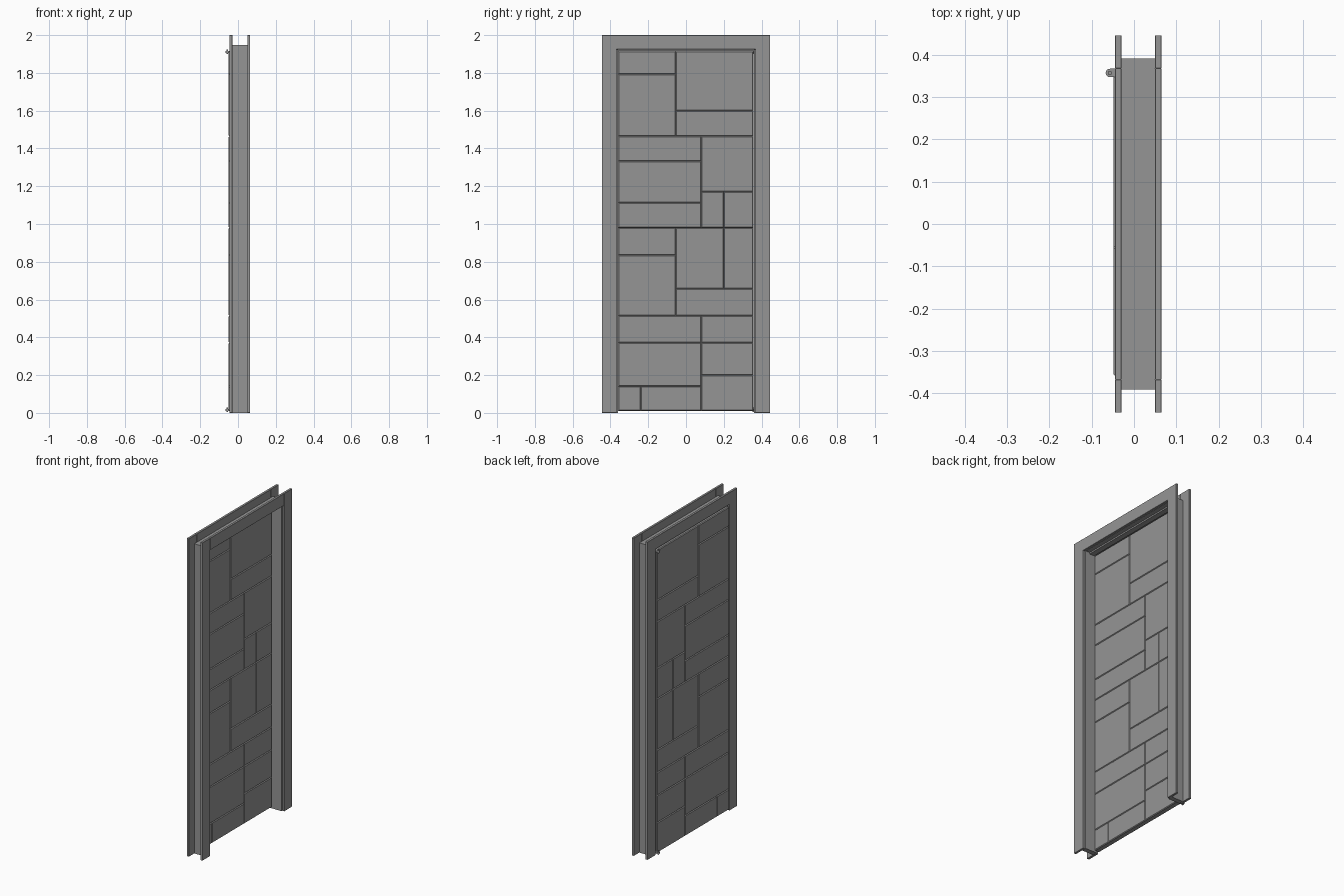
import bpy, bmesh, math
from mathutils import Matrix

if "Cube" in bpy.data.objects:
    bpy.data.objects.remove(bpy.data.objects["Cube"])

# Dark grey paint shared by every part
paint = bpy.data.materials.new("dark_grey")
paint.diffuse_color = (0.3, 0.3, 0.3, 1)
paint.use_nodes = True
paint.node_tree.nodes["Principled BSDF"].inputs["Base Color"].default_value = paint.diffuse_color


def add_box(bm, x0, x1, y0, y1, z0, z1):
    m = Matrix.Translation(((x0 + x1) / 2, (y0 + y1) / 2, (z0 + z1) / 2))
    m = m @ Matrix.Diagonal((x1 - x0, y1 - y0, z1 - z0, 1))
    return bmesh.ops.create_cube(bm, size=1, matrix=m)["verts"]


def finish(name, bm):
    mesh = bpy.data.meshes.new(name)
    bm.to_mesh(mesh)
    bm.free()
    mesh.materials.append(paint)
    ob = bpy.data.objects.new(name, mesh)
    bpy.context.collection.objects.link(ob)
    return ob


def box(name, *dims, bevel=0):
    bm = bmesh.new()
    add_box(bm, *dims)
    if bevel:
        bmesh.ops.bevel(bm, geom=bm.edges[:], offset=bevel, segments=1, affect="EDGES")
    return finish(name, bm)


# Casing: flat trim on both faces of the wall, edges slightly eased
for side, x0, x1 in (("back", -0.045, -0.03), ("front", 0.05, 0.0645)):
    box(side + "_casing_left", x0, x1, -0.446, -0.368, 0, 2, bevel=0.001)
    box(side + "_casing_right", x0, x1, 0.368, 0.446, 0, 2, bevel=0.001)
    box(side + "_casing_head", x0, x1, -0.368, 0.368, 1.925, 2, bevel=0.001)

# Jamb lining between the casings, with a stop under the head
box("jamb_left", -0.03, 0.05, -0.391, -0.361, 0, 1.948)
box("jamb_right", -0.03, 0.05, 0.361, 0.391, 0, 1.948)
box("jamb_head", -0.03, 0.05, -0.361, 0.361, 1.924, 1.948)
box("head_stop", -0.012, 0.022, -0.361, 0.361, 1.915, 1.924)

# Door leaf core, seen only at the bottom of the grooves
L, R, BOTTOM, TOP = -0.359, 0.357, 0.01, 1.915
box("door_core", -0.044, -0.018, L, R, BOTTOM, TOP)

# Raised panels: y0, y1, z0, z1
A, B, C, D = -0.24, -0.055, 0.08, 0.2
panels = [
    (L, B, 1.793, TOP), (L, B, 1.465, 1.793), (B, R, 1.6, TOP), (B, R, 1.465, 1.6),
    (L, C, 1.333, 1.465), (L, C, 1.113, 1.333), (L, C, 0.98, 1.113),
    (C, R, 1.172, 1.465), (C, D, 0.98, 1.172), (D, R, 0.98, 1.172),
    (L, B, 0.835, 0.98), (L, B, 0.515, 0.835), (B, D, 0.658, 0.98),
    (D, R, 0.658, 0.98), (B, R, 0.515, 0.658),
    (L, C, 0.372, 0.515), (C, R, 0.372, 0.515), (L, C, 0.14, 0.372),
    (L, A, BOTTOM, 0.14), (A, C, BOTTOM, 0.14), (C, R, 0.2, 0.372), (C, R, BOTTOM, 0.2),
]
# Each panel's outer face is inset, so neighbours meet in a V-shaped groove
CHAMFER = 0.004
for side, x_in, x_out in (("back", -0.044, -0.049), ("front", -0.018, -0.013)):
    bm = bmesh.new()
    for y0, y1, z0, z1 in panels:
        verts = add_box(bm, min(x_in, x_out), max(x_in, x_out), y0, y1, z0, z1)
        for v in verts:
            if abs(v.co.x - x_out) < 1e-4:
                v.co.y += CHAMFER if v.co.y < (y0 + y1) / 2 else -CHAMFER
                v.co.z += CHAMFER if v.co.z < (z0 + z1) / 2 else -CHAMFER
    finish(side + "_door_panels", bm)

# Pivot hinges: a rounded lug at top and bottom of the leaf
for name, z in (("top_pivot", 1.911), ("bottom_pivot", 0.016)):
    bm = bmesh.new()
    add_box(bm, -0.057, -0.04, 0.347, 0.367, z - 0.005, z + 0.005)
    for radius, depth in ((0.01, 0.01), (0.005, 0.024)):
        bmesh.ops.create_cone(bm, cap_ends=True, segments=20, radius1=radius,
                              radius2=radius, depth=depth,
                              matrix=Matrix.Translation((-0.057, 0.357, z)))
    ob = finish(name, bm)
    bpy.context.view_layer.objects.active = ob
    ob.select_set(True)
    bpy.ops.object.shade_smooth_by_angle(angle=math.radians(35))
    ob.select_set(False)
